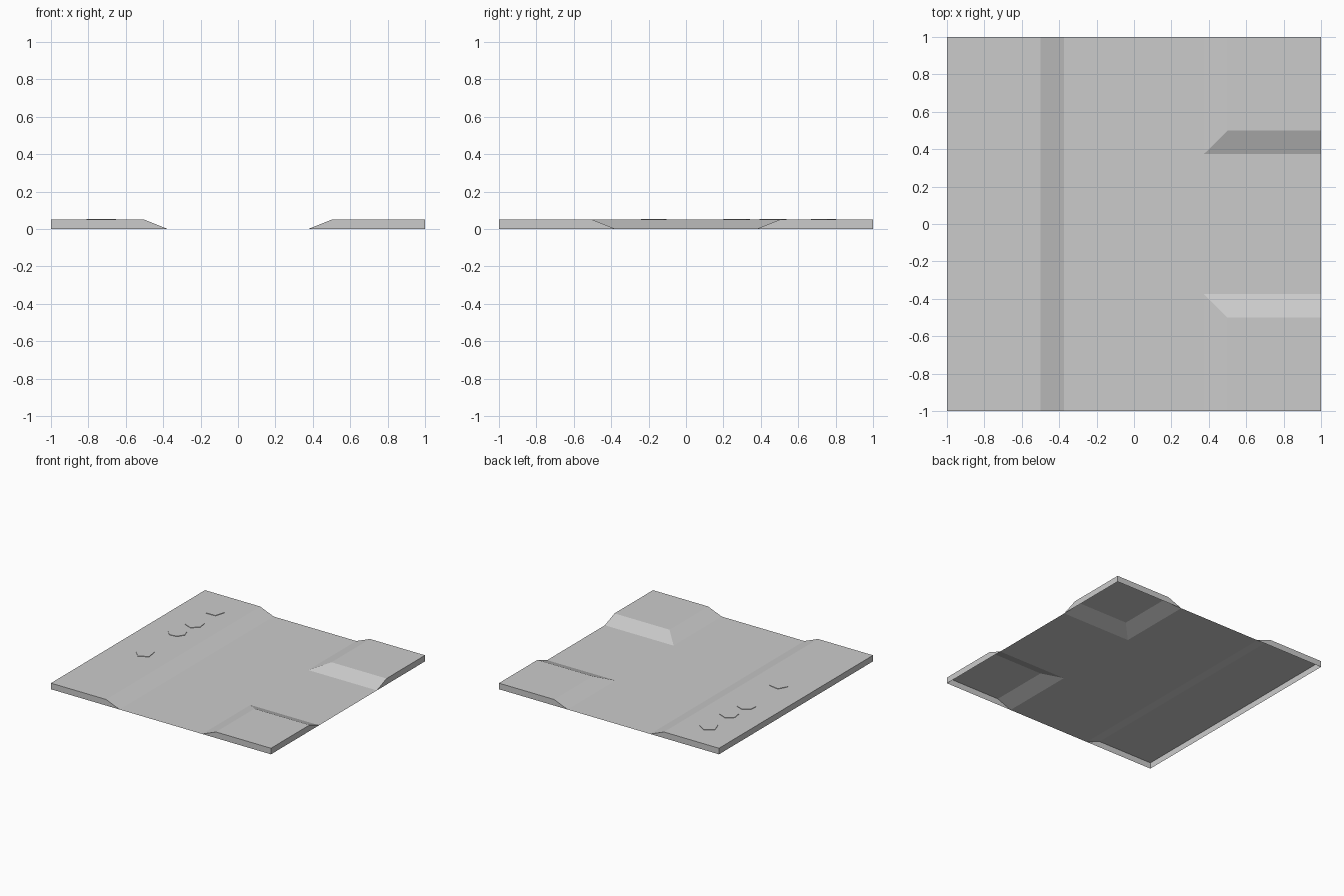
import bpy, bmesh, math

cube = bpy.data.objects.get("Cube")
if cube:
    bpy.data.objects.remove(cube, do_unlink=True)

HALF = 1.0     # half the tile
TOE = 0.375    # foot of the slopes
CREST = 0.5    # top of the slopes
RISE = 0.05    # height of the raised ground

grey = bpy.data.materials.new("plain_grey")
grey.use_nodes = True
grey.diffuse_color = (0.6, 0.6, 0.6, 1)
grey.node_tree.nodes["Principled BSDF"].inputs["Base Color"].default_value = (0.6, 0.6, 0.6, 1)


def add_object(name, bm):
    mesh = bpy.data.meshes.new(name)
    bm.to_mesh(mesh)
    bm.free()
    mesh.materials.append(grey)
    obj = bpy.data.objects.new(name, mesh)
    bpy.context.collection.objects.link(obj)
    return obj


def shell(name, faces, side=1):
    """Open shell from outward-facing polygons; side = -1 mirrors it in y."""
    bm = bmesh.new()
    for points in faces:
        verts = [bm.verts.new((x, y * side, z)) for x, y, z in points]
        bm.faces.new(verts if side > 0 else verts[::-1])
    bmesh.ops.remove_doubles(bm, verts=bm.verts, dist=1e-5)
    return add_object(name, bm)


# Flat T-shaped road
outline = [(-TOE, -HALF), (TOE, -HALF), (TOE, -TOE), (HALF, -TOE),
           (HALF, TOE), (TOE, TOE), (TOE, HALF), (-TOE, HALF)]
shell("road", [[(x, y, 0) for x, y in outline]])

# Long raised bank with one slope, hollow underneath
profile = [(-HALF, 0), (-TOE, 0), (-CREST, RISE), (-HALF, RISE)]
ends = [[(x, y, z) for x, z in profile] for y in (-HALF, HALF)]
strips = [[ends[0][i], ends[1][i], ends[1][(i + 1) % 4], ends[0][(i + 1) % 4]]
          for i in (1, 2, 3)]
shell("long_bank", [ends[0], ends[1][::-1]] + strips)

# Two raised corners, each with two slopes meeting in a mitre
toe, crest = (TOE, TOE, 0), (CREST, CREST, RISE)
toe_x, crest_x = (HALF, TOE, 0), (HALF, CREST, RISE)
toe_y, crest_y = (TOE, HALF, 0), (CREST, HALF, RISE)
top, foot = (HALF, HALF, RISE), (HALF, HALF, 0)
corner = [
    [crest, crest_x, top, crest_y],
    [toe, toe_x, crest_x, crest],
    [toe, crest, crest_y, toe_y],
    [toe_x, foot, top, crest_x],
    [toe_y, crest_y, top, foot],
]
for name, side in (("back_corner", 1), ("front_corner", -1)):
    shell(name, corner, side)

# Thin flat stones on the long bank: x, y, sides, turn in degrees
stones = [(-0.73, -0.17, 5, 44), (-0.74, 0.27, 7, 45),
          (-0.72, 0.465, 6, 38), (-0.72, 0.73, 5, 20)]
for n, (x, y, sides, turn) in enumerate(stones, 1):
    bm = bmesh.new()
    bmesh.ops.create_cone(bm, cap_ends=True, segments=sides,
                          radius1=0.073, radius2=0.073, depth=0.004)
    stone = add_object(f"flat_stone_{n}", bm)
    stone.location = (x, y, RISE + 0.002)
    # Blender's cone starts its first corner on +y
    stone.rotation_euler.z = math.radians(turn - 90)
